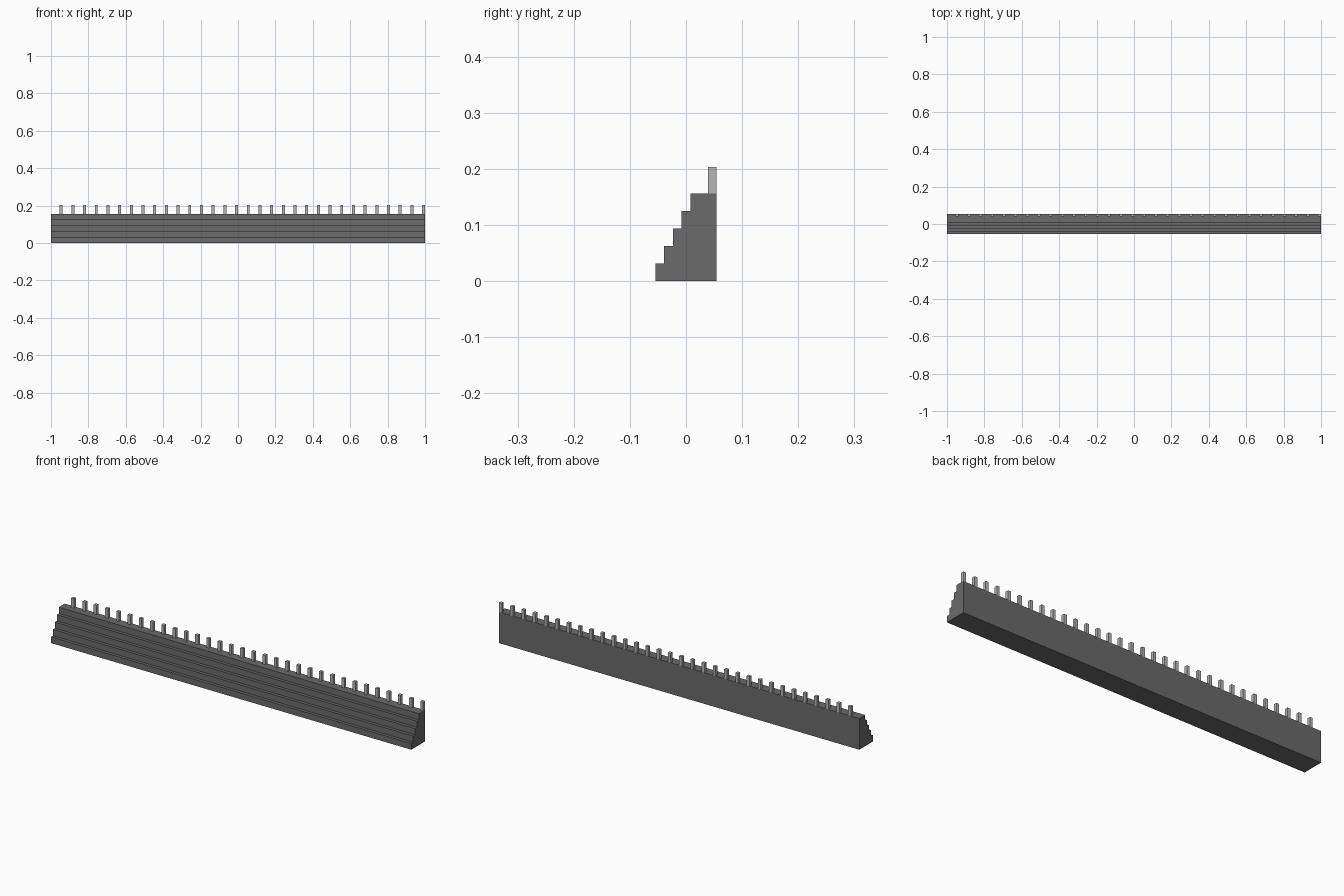
import bpy
import bmesh
from mathutils import Matrix, Vector

cube = bpy.data.objects.get("Cube")
if cube:
    bpy.data.objects.remove(cube, do_unlink=True)

U = 1 / 64            # basic module: tread depth and post width
STEPS = 5
BACK = 3.5 * U        # rear face of the stair block
TOP = STEPS * 2 * U   # height of the upper landing


def make_material(name, grey):
    mat = bpy.data.materials.new(name)
    mat.use_nodes = True
    colour = (grey, grey, grey, 1)
    mat.diffuse_color = colour
    mat.node_tree.nodes["Principled BSDF"].inputs["Base Color"].default_value = colour
    return mat


def make_object(name, bm, mat):
    bmesh.ops.recalc_face_normals(bm, faces=bm.faces)
    mesh = bpy.data.meshes.new(name)
    bm.to_mesh(mesh)
    bm.free()
    mesh.materials.append(mat)
    obj = bpy.data.objects.new(name, mesh)
    bpy.context.collection.objects.link(obj)
    return obj


dark_grey = make_material("dark grey", 0.145)
light_grey = make_material("light grey", 0.47)

# Stair block: stepped side profile extruded along x
profile = [(BACK, 0)]
for i in range(STEPS):
    y = -BACK + i * U
    profile += [(y, i * 2 * U), (y, (i + 1) * 2 * U)]
profile.append((BACK, TOP))

bm = bmesh.new()
end = bm.faces.new([bm.verts.new((-1, y, z)) for y, z in profile])
extruded = bmesh.ops.extrude_face_region(bm, geom=[end], use_keep_orig=True)
moved = [v for v in extruded["geom"] if isinstance(v, bmesh.types.BMVert)]
bmesh.ops.translate(bm, verts=moved, vec=(2, 0, 0))
make_object("stair_block", bm, dark_grey)

# Row of square posts along the rear edge, starting flush with the left end
bm = bmesh.new()
size = Vector((U, U, 3 * U))
for i in range(32):
    centre = Vector((1 - U / 2 - i * 4 * U, BACK - U / 2, TOP + size.z / 2))
    bmesh.ops.create_cube(bm, size=1, matrix=Matrix.LocRotScale(centre, None, size))
make_object("railing_posts", bm, light_grey)
